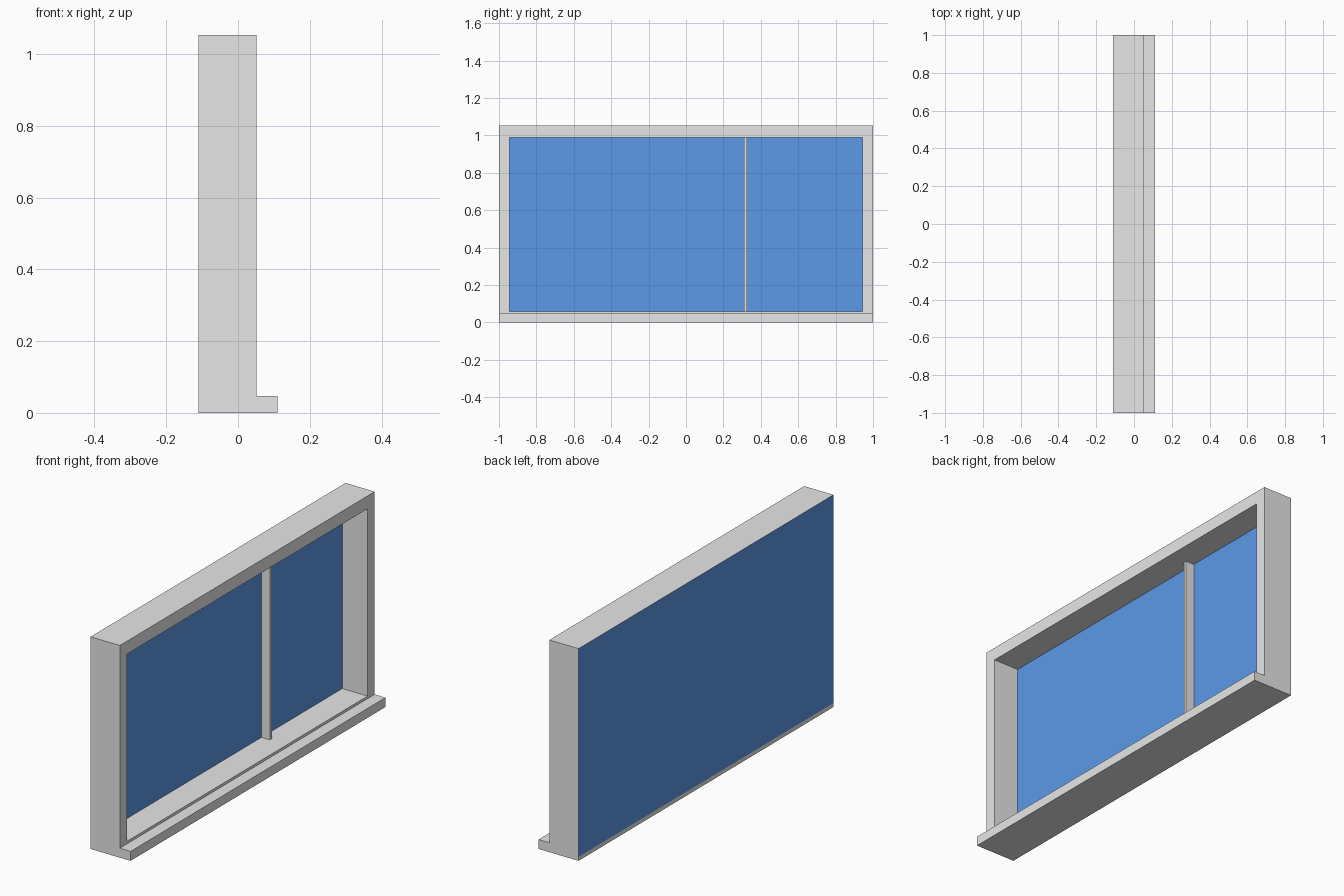
import bpy
import bmesh

if "Cube" in bpy.data.objects:
    bpy.data.objects.remove(bpy.data.objects["Cube"])


def material(name, rgb):
    m = bpy.data.materials.new(name)
    m.diffuse_color = (*rgb, 1)
    m.use_nodes = True
    m.node_tree.nodes["Principled BSDF"].inputs["Base Color"].default_value = m.diffuse_color
    return m


GREY = material("frame grey", (0.8, 0.8, 0.8))
BLUE = material("glass blue", (0.107, 0.318, 0.8))

BACK, FRONT, SILL = -0.11, 0.051, 0.11         # depths along x
TOP, SILL_TOP = 1.054, 0.047                   # heights
GLASS_X = -0.088                               # recessed glass plane
OPEN_Y, OPEN_Z0, OPEN_Z1 = 0.944, 0.06, 0.99   # window opening


def add_object(name, bm, mats):
    bmesh.ops.recalc_face_normals(bm, faces=bm.faces)
    me = bpy.data.meshes.new(name)
    for m in mats:
        me.materials.append(m)
    # glass: the upper back panel and the floor of the recess
    if len(mats) > 1:
        for f in bm.faces:
            c = f.calc_center_median()
            back = f.normal.x < -0.9 and c.z > 0.1
            pane = f.normal.x > 0.9 and c.x < -0.05
            f.material_index = int(back or pane)
    bm.to_mesh(me)
    bm.free()
    ob = bpy.data.objects.new(name, me)
    bpy.context.collection.objects.link(ob)
    return ob


# Frame with sill: L-shaped side profile swept along y
bm = bmesh.new()
profile = [(BACK, 0), (SILL, 0), (SILL, SILL_TOP), (FRONT, SILL_TOP),
           (FRONT, TOP), (BACK, TOP), (BACK, 0.02)]
side = bm.faces.new([bm.verts.new((x, -1, z)) for x, z in profile])
ext = bmesh.ops.extrude_face_region(bm, geom=[side])
new_verts = [g for g in ext["geom"] if isinstance(g, bmesh.types.BMVert)]
bmesh.ops.translate(bm, verts=new_verts, vec=(0, 2, 0))
bmesh.ops.recalc_face_normals(bm, faces=bm.faces)

# Opening: inset the tall front face, then push it back to the glass
front = next(f for f in bm.faces
             if f.normal.x > 0.9 and abs(f.calc_center_median().x - FRONT) < 1e-4)
bmesh.ops.inset_individual(bm, faces=[front], thickness=0.01)
for v in front.verts:
    v.co.y = OPEN_Y if v.co.y > 0 else -OPEN_Y
    v.co.z = OPEN_Z1 if v.co.z > 0.5 else OPEN_Z0
ext = bmesh.ops.extrude_discrete_faces(bm, faces=[front])
bmesh.ops.translate(bm, verts=ext["faces"][0].verts, vec=(GLASS_X - FRONT, 0, 0))
add_object("window_frame", bm, [GREY, BLUE])

# Upright bar between the two panes
bm = bmesh.new()
bmesh.ops.create_cube(bm, size=1)
for v in bm.verts:
    v.co.x = -0.042 if v.co.x > 0 else GLASS_X
    v.co.y = 0.326 if v.co.y > 0 else 0.31
    v.co.z = OPEN_Z1 if v.co.z > 0 else OPEN_Z0
add_object("mullion", bm, [GREY])
